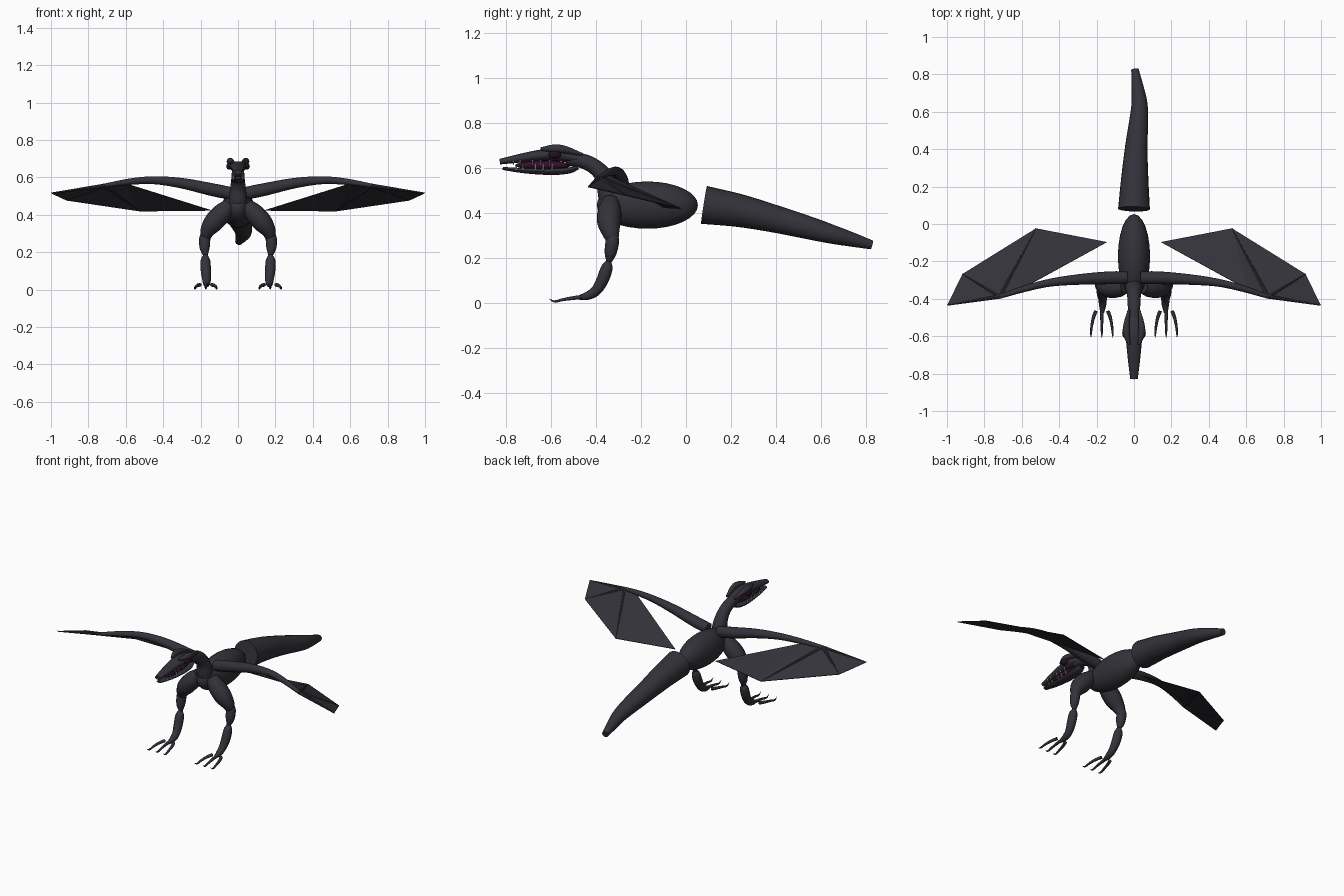
import bpy
import bmesh
import math
from mathutils import Vector

cube = bpy.data.objects.get("Cube")
if cube:
    bpy.data.objects.remove(cube, do_unlink=True)


def material(name, colour):
    m = bpy.data.materials.new(name)
    m.use_nodes = True
    m.diffuse_color = (*colour, 1)
    bsdf = m.node_tree.nodes["Principled BSDF"]
    bsdf.inputs["Base Color"].default_value = (*colour, 1)
    bsdf.inputs["Roughness"].default_value = 0.7
    return m


HIDE = material("charcoal hide", (0.033, 0.032, 0.041))
MOUTH = material("mouth purple", (0.034, 0.005, 0.024))
EYE = material("eye purple", (0.018, 0.005, 0.022))
TOOTH = material("ivory teeth", (0.6, 0.53, 0.48))


def finish(name, bm, mat, smooth=True):
    bmesh.ops.recalc_face_normals(bm, faces=bm.faces)
    mesh = bpy.data.meshes.new(name)
    bm.to_mesh(mesh)
    bm.free()
    mesh.materials.append(mat)
    obj = bpy.data.objects.new(name, mesh)
    bpy.context.collection.objects.link(obj)
    if smooth:
        bpy.ops.object.select_all(action="DESELECT")
        obj.select_set(True)
        bpy.context.view_layer.objects.active = obj
        bpy.ops.object.shade_smooth_by_angle(angle=math.radians(40))
    return obj


def spline(points, steps):
    """Catmull-Rom samples through points of any dimension."""
    pts = [Vector(p) for p in points]
    pts = [pts[0] * 2 - pts[1]] + pts + [pts[-1] * 2 - pts[-2]]
    out = []
    for a, b, c, d in zip(pts, pts[1:], pts[2:], pts[3:]):
        for i in range(steps):
            t = i / steps
            out.append(0.5 * (2 * b + (c - a) * t + (2 * a - 5 * b + 4 * c - d) * t * t
                              + (3 * b - a - 3 * c + d) * t ** 3))
    return out + [pts[-2]]


def tube(name, path, mat=HIDE, sides=16, steps=5, side=1, flat=1.0):
    """Capped tube; path points are x, y, z, radius. flat scales its height."""
    path = [(p[0] * side, *p[1:]) for p in path]
    rows = spline(path, steps) if steps > 1 else [Vector(p) for p in path]
    ref = Vector((0, 0, 1)) if abs(path[-1][0] - path[0][0]) > 0.3 else Vector((1, 0, 0))
    bm = bmesh.new()
    rings = []
    for i, row in enumerate(rows):
        tangent = (rows[min(i + 1, len(rows) - 1)] - rows[max(i - 1, 0)]).xyz.normalized()
        v = tangent.cross(ref).normalized()
        u = v.cross(tangent)
        radius = max(row[3], 0.001)
        rings.append([bm.verts.new(row.xyz + radius * (u * math.cos(a) + v * math.sin(a) * flat))
                      for a in (k * math.tau / sides for k in range(sides))])
    for lower, upper in zip(rings, rings[1:]):
        for k in range(sides):
            j = (k + 1) % sides
            bm.faces.new((lower[k], lower[j], upper[j], upper[k]))
    bm.faces.new(rings[0])
    bm.faces.new(rings[-1])
    return finish(name, bm, mat)


def ball(name, centre, size, mat=HIDE):
    bm = bmesh.new()
    bmesh.ops.create_uvsphere(bm, u_segments=24, v_segments=16, radius=1)
    bmesh.ops.scale(bm, vec=size, verts=bm.verts)
    bmesh.ops.translate(bm, vec=centre, verts=bm.verts)
    return finish(name, bm, mat)


def membrane(name, corners, side):
    bm = bmesh.new()
    bm.faces.new([bm.verts.new((x * side, y, z)) for x, y, z in corners])
    bmesh.ops.triangulate(bm, faces=bm.faces)
    obj = finish(name, bm, HIDE, smooth=False)
    mod = obj.modifiers.new("thickness", "SOLIDIFY")
    mod.thickness = 0.004
    mod.offset = 0


# Body, tail and neck
ball("body", (0, -0.172, 0.435), (0.086, 0.225, 0.105))
tube("tail", [(0, 0.08, 0.436, 0.085), (0.004, 0.24, 0.41, 0.073), (0.012, 0.41, 0.37, 0.06),
              (0.026, 0.56, 0.33, 0.05), (0.029, 0.65, 0.305, 0.042), (0.019, 0.73, 0.284, 0.033),
              (0.005, 0.826, 0.258, 0.02)], sides=24)
tube("neck", [(0, -0.325, 0.41, 0.045), (0, -0.343, 0.48, 0.048), (0, -0.355, 0.54, 0.042),
              (0, -0.39, 0.592, 0.036), (0, -0.45, 0.628, 0.033), (0, -0.53, 0.642, 0.03)], sides=20)

# Head
tube("upper_jaw", [(0, -0.828, 0.628, 0.02), (0, -0.74, 0.643, 0.031), (0, -0.64, 0.657, 0.041),
                   (0, -0.57, 0.657, 0.045), (0, -0.48, 0.643, 0.034)], flat=0.62)
tube("lower_jaw", [(0, -0.815, 0.598, 0.016), (0, -0.72, 0.588, 0.027), (0, -0.6, 0.583, 0.034),
                   (0, -0.52, 0.589, 0.032), (0, -0.48, 0.603, 0.022)], flat=0.42)
ball("mouth_lining", (0, -0.635, 0.612), (0.025, 0.125, 0.02), MOUTH)
for label, side in (("left", 1), ("right", -1)):
    tube(label + "_brow", [(0.026, -0.645, 0.685, 0.007), (0.04, -0.59, 0.686, 0.018),
                           (0.04, -0.54, 0.682, 0.017), (0.028, -0.46, 0.66, 0.006)], side=side)
    ball(label + "_eye", (0.045 * side, -0.583, 0.66), (0.018, 0.028, 0.019), EYE)
    for i, y in enumerate((-0.755, -0.725, -0.67, -0.635, -0.595)):
        x = 0.022 + i * 0.0015
        tube(f"{label}_upper_tooth_{i}", [(x, y - 0.012, 0.636, 0.005), (x, y - 0.012, 0.613, 0)],
             TOOTH, 6, 1, side)
        tube(f"{label}_lower_tooth_{i}", [(x, y, 0.59, 0.006), (x, y, 0.617, 0)],
             TOOTH, 6, 1, side)

# Wings: arm, fingers and thin skin between them
WRIST = (0.715, -0.388, 0.556)
INNER, MIDDLE = (0.145, -0.097, 0.424), (0.524, -0.024, 0.42)
OUTER, TIP = (0.917, -0.268, 0.478), (0.998, -0.434, 0.516)
for label, side in (("left", 1), ("right", -1)):
    tube(label + "_wing_arm", [(0.04, -0.287, 0.515, 0.034), (0.14, -0.288, 0.535, 0.034),
                               (0.3, -0.297, 0.569, 0.028), (0.45, -0.314, 0.585, 0.021),
                               (0.58, -0.345, 0.577, 0.017), (*WRIST, 0.011)], side=side)
    for part, end in (("inner", MIDDLE), ("middle", OUTER), ("leading", TIP)):
        tube(f"{label}_{part}_finger", [(*WRIST, 0.011), (*end, 0.003)], sides=8, steps=1, side=side)
    membrane(label + "_inner_membrane", [INNER, MIDDLE, WRIST, (0.61, -0.352, 0.57)], side)
    membrane(label + "_middle_membrane", [MIDDLE, OUTER, WRIST], side)
    membrane(label + "_outer_membrane", [OUTER, TIP, WRIST], side)

# Legs and clawed feet
for label, side in (("left", 1), ("right", -1)):
    tube(label + "_thigh", [(0.045, -0.335, 0.455, 0.036), (0.085, -0.34, 0.41, 0.052),
                            (0.13, -0.342, 0.36, 0.053), (0.162, -0.335, 0.315, 0.04),
                            (0.175, -0.325, 0.275, 0.026)], side=side)
    tube(label + "_knee", [(0.172, -0.325, 0.305, 0.024), (0.178, -0.328, 0.27, 0.03),
                           (0.178, -0.336, 0.22, 0.026), (0.173, -0.343, 0.18, 0.011)], side=side)
    tube(label + "_shin", [(0.173, -0.343, 0.185, 0.012), (0.174, -0.352, 0.155, 0.026),
                           (0.172, -0.372, 0.1, 0.027), (0.168, -0.4, 0.055, 0.023),
                           (0.168, -0.435, 0.033, 0.019), (0.17, -0.475, 0.024, 0.01)], side=side)
    for part, out in (("inner", -1), ("middle", 0), ("outer", 1)):
        tube(f"{label}_{part}_toe",
             [(0.172 + 0.032 * out, -0.465, 0.026, 0.01), (0.172 + 0.045 * out, -0.5, 0.022, 0.009),
              (0.172 + 0.054 * out, -0.545, 0.015, 0.007), (0.172 + 0.058 * out, -0.585, 0.007, 0.005),
              (0.172 + 0.058 * out, -0.61, 0.02, 0)], sides=10, side=side)
